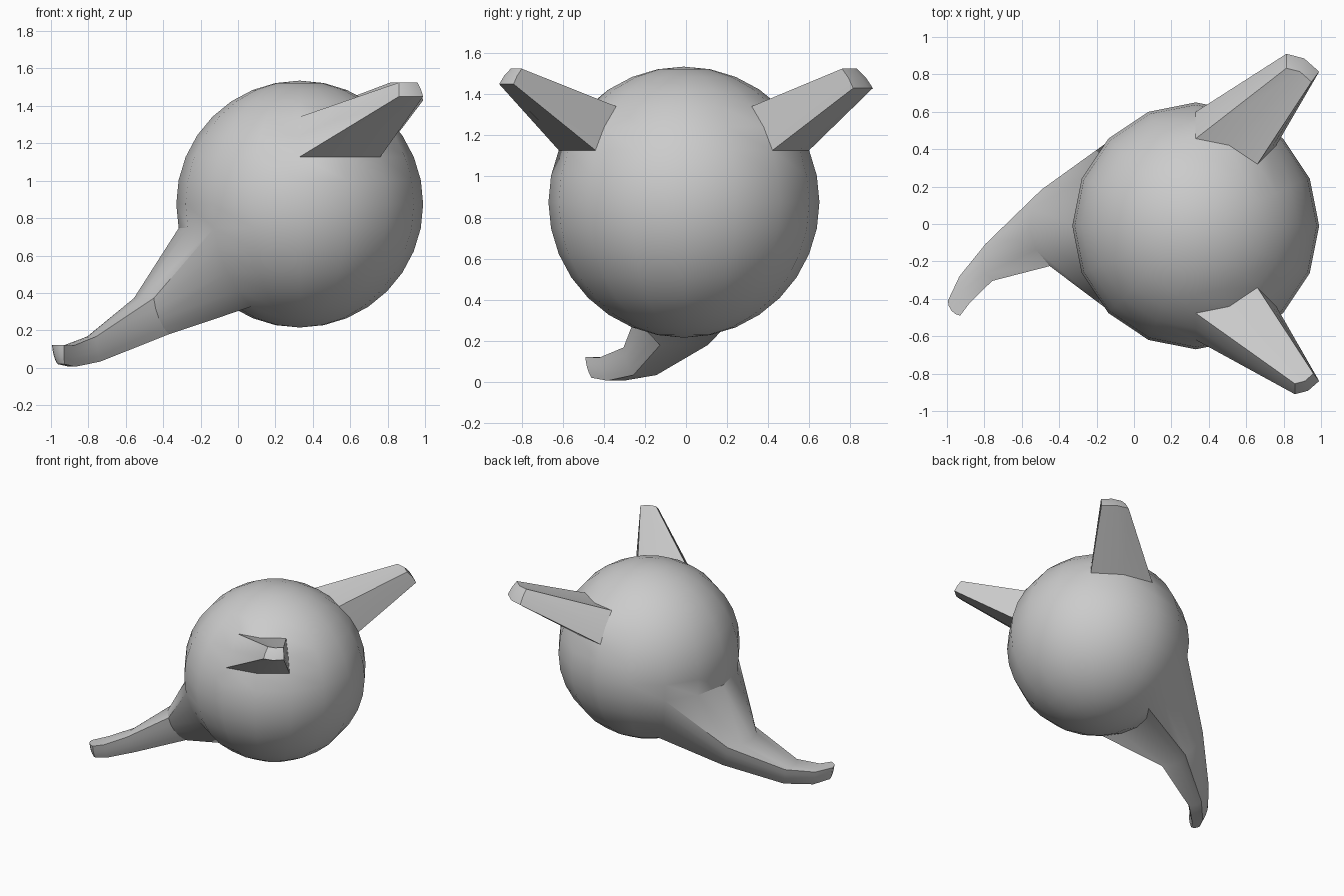
import bpy, bmesh, math
from mathutils import Matrix, Vector

if "Cube" in bpy.data.objects:
    bpy.data.objects.remove(bpy.data.objects["Cube"])

CENTER = Vector((0.33, -0.01, 0.875))
RADIUS = 0.66


def patch(bm, az0, az1, el0, el1):
    """Sphere faces inside an azimuth / elevation window (degrees)."""
    found = []
    for f in bm.faces:
        d = f.calc_center_median() - CENTER
        az = math.degrees(math.atan2(d.y, d.x)) % 360
        el = math.degrees(math.atan2(d.z, math.hypot(d.x, d.y)))
        if az0 < az < az1 and el0 < el < el1:
            found.append(f)
    return found


def bounds(verts):
    lo = Vector([min(v.co[i] for v in verts) for i in range(3)])
    hi = Vector([max(v.co[i] for v in verts) for i in range(3)])
    return (lo + hi) / 2, hi - lo


def pull(bm, faces, stages):
    """Extrude a patch through stages of (centre, scale, turn in degrees)."""
    mid, _ = bounds({v for f in faces for v in f.verts})
    prev = Matrix.Identity(4)
    for target, scale, turn in stages:
        m = (Matrix.Translation(target)
             @ Matrix.Rotation(math.radians(turn), 4, 'Z')
             @ Matrix.Diagonal((*scale, 1))
             @ Matrix.Translation(-mid))
        geom = bmesh.ops.extrude_face_region(bm, geom=faces)['geom']
        old = [f for f in faces if f.is_valid]
        if old:
            bmesh.ops.delete(bm, geom=old, context='FACES')
        step = m @ prev.inverted()
        for v in geom:
            if isinstance(v, bmesh.types.BMVert):
                v.co = step @ v.co
        faces = [f for f in geom if isinstance(f, bmesh.types.BMFace)]
        prev = m


def ear(bm, faces, lo, hi):
    """Pull an ear so that its tip fills the given box."""
    _, size = bounds({v for f in faces for v in f.verts})
    lo, hi = Vector(lo), Vector(hi)
    scale = [(hi[i] - lo[i]) / size[i] for i in range(3)]
    pull(bm, faces, [((lo + hi) / 2, scale, 0)])


# Round body
bm = bmesh.new()
bmesh.ops.create_uvsphere(bm, u_segments=16, v_segments=16, radius=RADIUS,
                          matrix=Matrix.Translation(CENTER))
front_ear = patch(bm, 270, 315, 22.5, 45)
back_ear = patch(bm, 45, 90, 22.5, 45)
tail = patch(bm, 135, 225, -56.25, -11.25)

# Two tapered ears
ear(bm, front_ear, (0.86, -0.91, 1.45), (0.99, -0.80, 1.525))
ear(bm, back_ear, (0.815, 0.76, 1.43), (0.99, 0.91, 1.525))

# Curling tail
pull(bm, tail, [
    (Vector((-0.47, -0.02, 0.275)), (0.45, 0.45, 0.46), 6),
    (Vector((-0.775, -0.205, 0.10)), (0.15, 0.22, 0.32), 10),
    (Vector((-0.905, -0.35, 0.062)), (0.10, 0.165, 0.27), 22),
    (Vector((-0.962, -0.45, 0.07)), (0.10, 0.113, 0.24), 39),
])

bmesh.ops.recalc_face_normals(bm, faces=bm.faces[:])
mesh = bpy.data.meshes.new("body_with_ears_and_tail")
bm.to_mesh(mesh)
bm.free()
body = bpy.data.objects.new("body_with_ears_and_tail", mesh)
bpy.context.collection.objects.link(body)
bpy.context.view_layer.objects.active = body
body.select_set(True)
bpy.ops.object.shade_smooth_by_angle(angle=math.radians(30))
